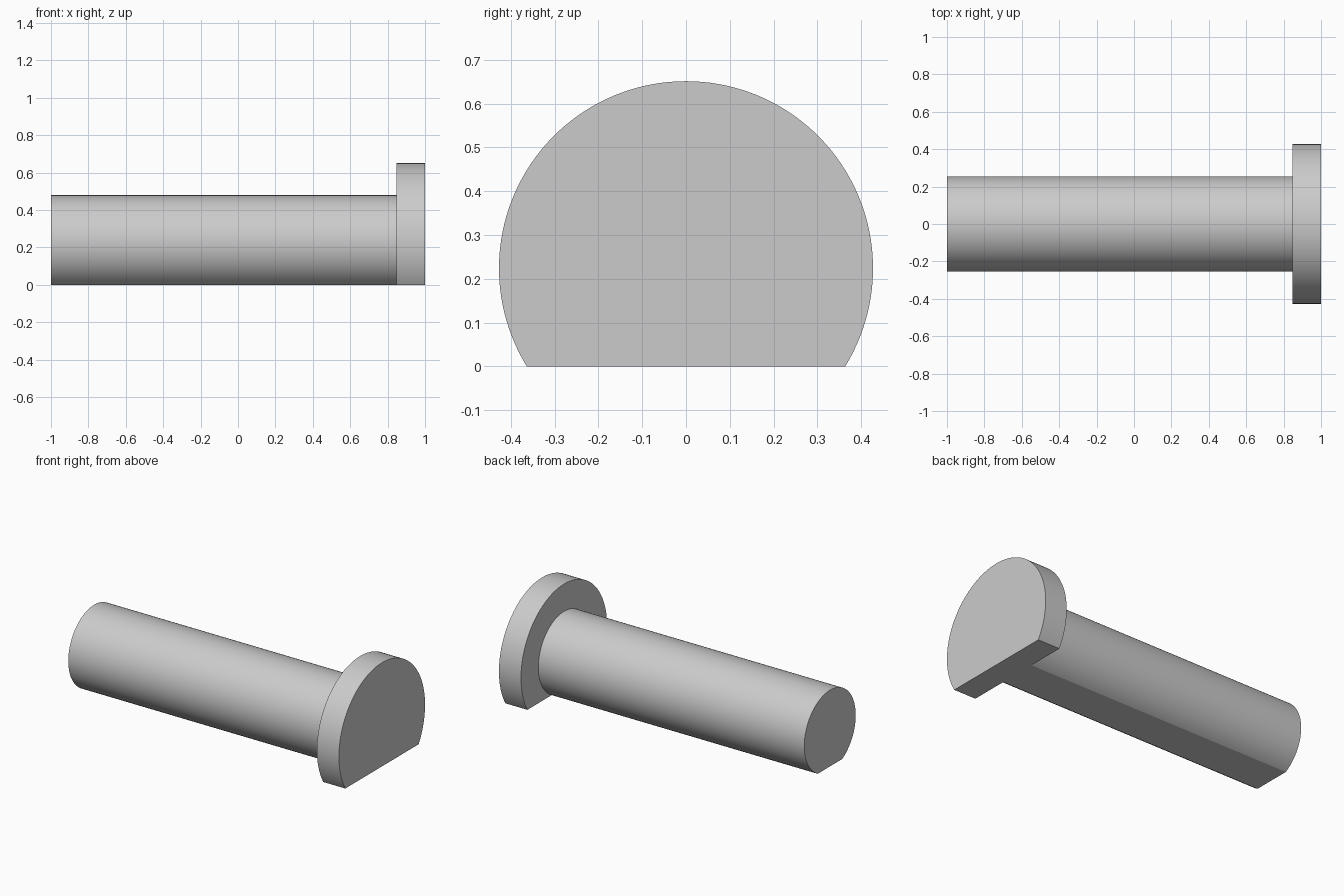
import bpy, bmesh, math

cube = bpy.data.objects.get("Cube")
if cube:
    bpy.data.objects.remove(cube, do_unlink=True)

AXIS_Z = 0.224      # height of the shared axis above the flat underside
SEGMENTS = 96

grey = bpy.data.materials.new("plain_grey")
grey.use_nodes = True
colour = (0.6, 0.6, 0.6, 1)
grey.diffuse_color = colour
grey.node_tree.nodes["Principled BSDF"].inputs["Base Color"].default_value = colour


def flat_bottomed_cylinder(name, radius, x_start, x_end):
    """Extrude a circle, cut off flat at z = 0, along x."""
    half_gap = math.acos(AXIS_Z / radius)
    sweep = 2 * (math.pi - half_gap)
    bm = bmesh.new()
    outline = []
    for i in range(SEGMENTS + 1):
        a = half_gap + sweep * i / SEGMENTS     # measured from straight down
        outline.append(bm.verts.new((x_start, radius * math.sin(a),
                                     AXIS_Z - radius * math.cos(a))))
    face = bm.faces.new(outline)
    extruded = bmesh.ops.extrude_face_region(bm, geom=[face], use_keep_orig=True)
    moved = [v for v in extruded["geom"] if isinstance(v, bmesh.types.BMVert)]
    bmesh.ops.translate(bm, verts=moved, vec=(x_end - x_start, 0, 0))
    bmesh.ops.recalc_face_normals(bm, faces=bm.faces)
    mesh = bpy.data.meshes.new(name)
    bm.to_mesh(mesh)
    bm.free()
    mesh.materials.append(grey)
    obj = bpy.data.objects.new(name, mesh)
    bpy.context.collection.objects.link(obj)
    bpy.ops.object.select_all(action="DESELECT")
    obj.select_set(True)
    bpy.context.view_layer.objects.active = obj
    bpy.ops.object.shade_smooth_by_angle(angle=math.radians(30))
    return obj


# Long pin shaft and the wide disc at its end
flat_bottomed_cylinder("shaft", 0.255, -1, 0.847)
flat_bottomed_cylinder("head", 0.427, 0.847, 1)
